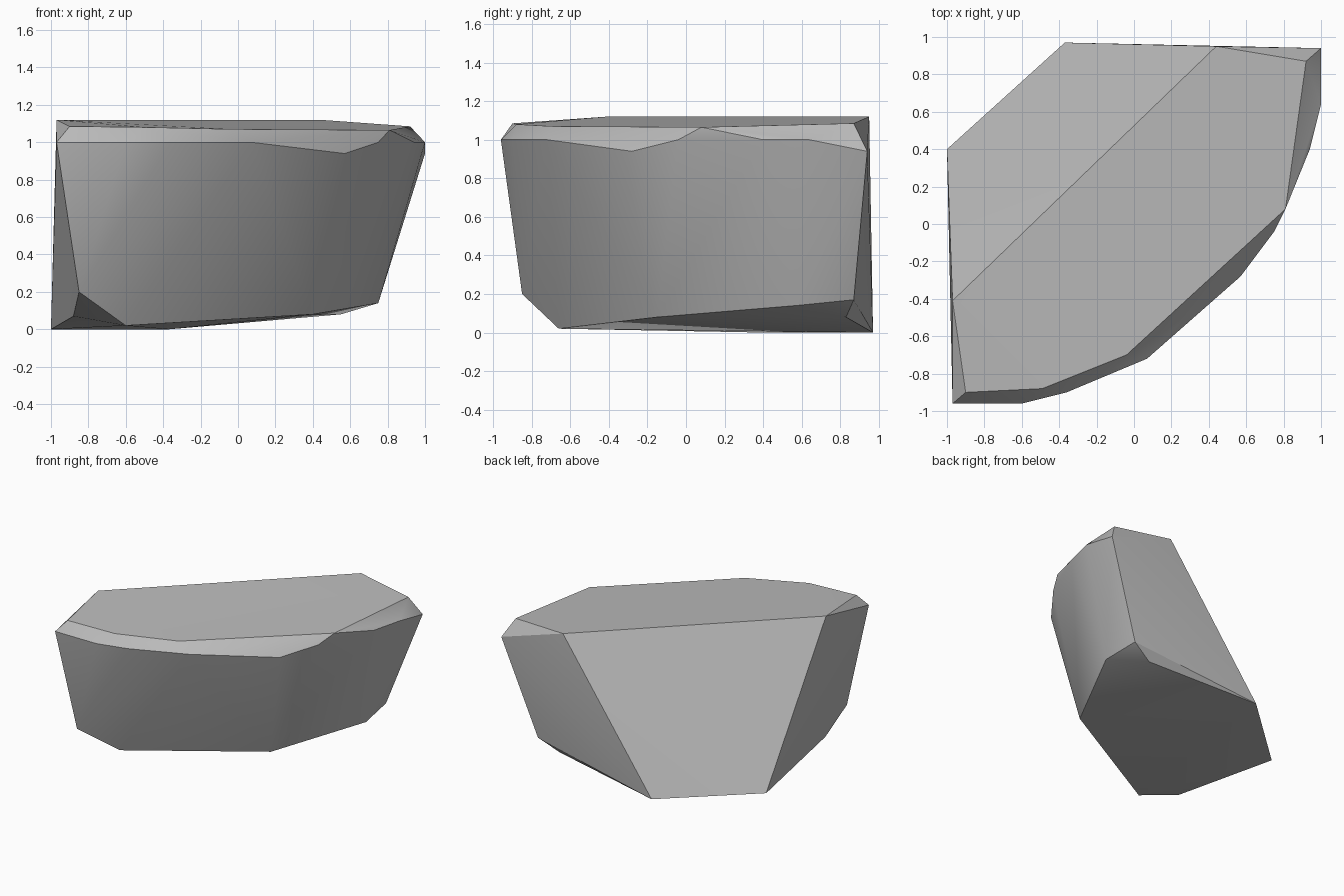
import bpy
import bmesh
import math
from mathutils import Vector

# Remove only the default cube
default_cube = bpy.data.objects.get("Cube")
if default_cube:
    bpy.data.objects.remove(default_cube, do_unlink=True)


def make_material(name, grey):
    """Plain matte material with one flat colour."""
    material = bpy.data.materials.new(name)
    material.use_nodes = True
    colour = (grey, grey, grey, 1.0)
    material.diffuse_color = colour
    shader = material.node_tree.nodes["Principled BSDF"]
    shader.inputs["Base Color"].default_value = colour
    shader.inputs["Roughness"].default_value = 0.9
    return material


def make_faceted_block(name, outlines, material):
    """Wrap a stack of outlines in a chiselled convex skin."""
    mesh = bpy.data.meshes.new(name)
    bm = bmesh.new()
    for outline in outlines:
        for corner in outline:
            bm.verts.new(Vector(corner))
    hull = bmesh.ops.convex_hull(bm, input=bm.verts[:])
    unused = set(hull["geom_interior"] + hull["geom_unused"])
    loose = [item for item in unused if isinstance(item, bmesh.types.BMVert)]
    bmesh.ops.delete(bm, geom=loose, context="VERTS")
    # Merge nearly flat neighbours into broad facets
    bmesh.ops.dissolve_limit(bm, angle_limit=math.radians(2),
                             verts=bm.verts[:], edges=bm.edges[:])
    bmesh.ops.recalc_face_normals(bm, faces=bm.faces[:])
    bm.to_mesh(mesh)
    bm.free()
    mesh.materials.append(material)

    block = bpy.data.objects.new(name, mesh)
    bpy.context.collection.objects.link(block)
    bpy.ops.object.select_all(action="DESELECT")
    block.select_set(True)
    bpy.context.view_layer.objects.active = block
    bpy.ops.object.shade_smooth_by_angle(angle=math.radians(27))
    return block


# Flat crown of the boulder, including the straight split edge at the back
crown = [(-.97, -.41, 1.12), (-.9, -.9, 1.085), (-.49, -.88, 1.08),
         (-.04, -.7, 1.07), (.81, .08, 1.065), (.92, .87, 1.085),
         (.44, .95, 1.12)]

# Chipped rim just below the crown
rim = [(-.97, -.96, 1), (-.6, -.96, 1), (-.36, -.9, 1), (.07, -.72, 1),
       (.57, -.28, .94), (.75, -.04, 1), (.94, .4, 1), (1, .64, 1),
       (1, .94, .94)]

# Tapered foot and the straight back edge on the ground
foot = [(-.85, -.85, .2), (-.88, -.53, .07), (-.6, -.66, .02),
        (.4, -.15, .08), (.75, .57, .14), (.72, .87, .17),
        (.55, .83, .08), (-.37, .97, 0), (-1, .4, 0)]

stone_grey = make_material("stone_grey", 0.5)
make_faceted_block("boulder", (crown, rim, foot), stone_grey)
